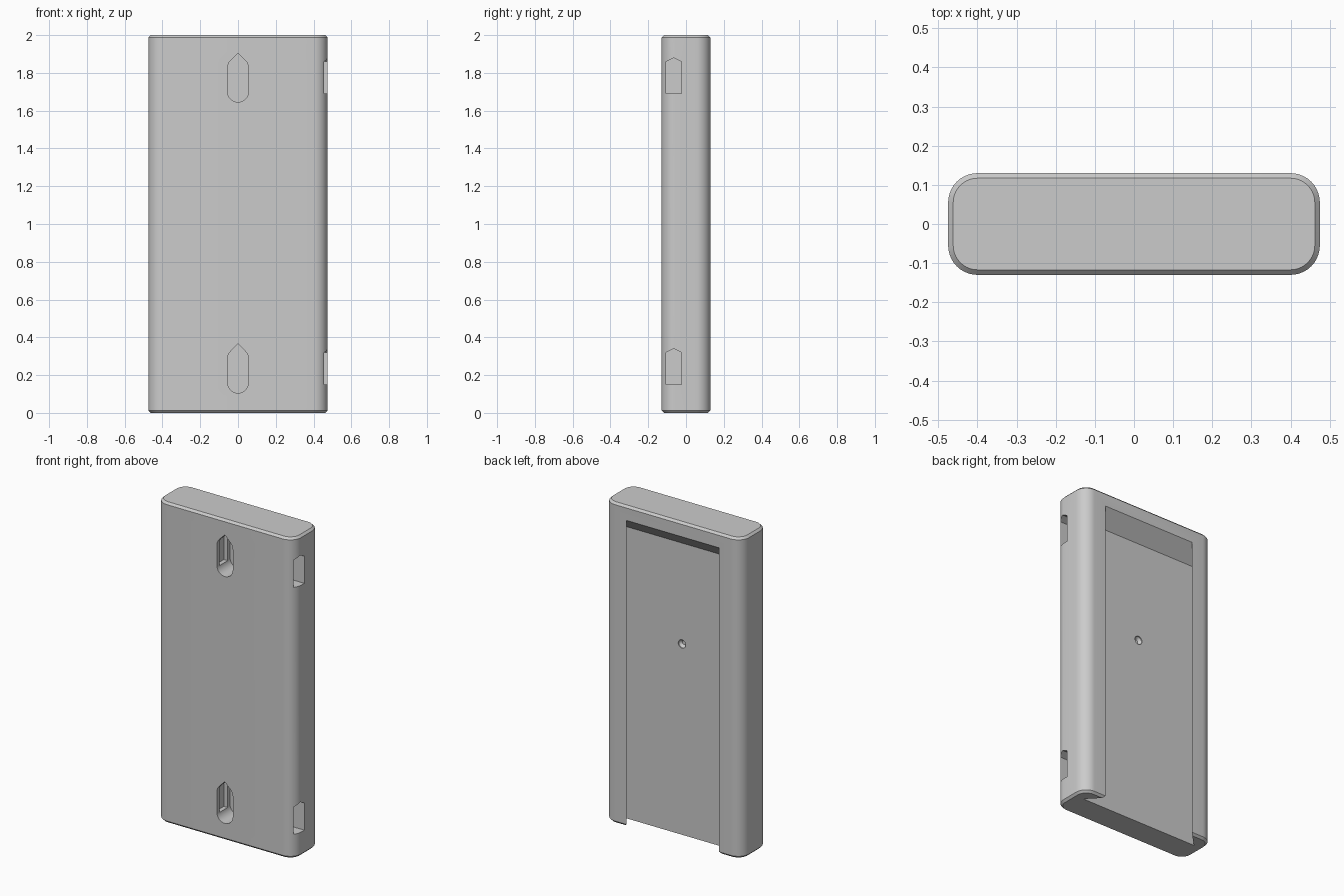
import bpy
import bmesh
import math

if "Cube" in bpy.data.objects:
    bpy.data.objects.remove(bpy.data.objects["Cube"])

grey = bpy.data.materials.new("plain grey")
grey.diffuse_color = (0.6, 0.6, 0.6, 1)
grey.use_nodes = True
grey.node_tree.nodes["Principled BSDF"].inputs["Base Color"].default_value = grey.diffuse_color


def loft(name, rings):
    """Closed solid through rings with equal point counts."""
    bm = bmesh.new()
    loops = [[bm.verts.new(p) for p in ring] for ring in rings]
    n = len(loops[0])
    for a, b in zip(loops, loops[1:]):
        for i in range(n):
            j = (i + 1) % n
            bm.faces.new((a[i], a[j], b[j], b[i]))
    bm.faces.new(loops[0][::-1])
    bm.faces.new(loops[-1])
    bmesh.ops.recalc_face_normals(bm, faces=bm.faces)
    mesh = bpy.data.meshes.new(name)
    bm.to_mesh(mesh)
    bm.free()
    mesh.materials.append(grey)
    obj = bpy.data.objects.new(name, mesh)
    bpy.context.collection.objects.link(obj)
    return obj


def arc(cx, cy, r, start, end, steps):
    return [(cx + r * math.cos(math.radians(start + (end - start) * i / steps)),
             cy + r * math.sin(math.radians(start + (end - start) * i / steps)))
            for i in range(steps + 1)]


def rounded_ring(inset, z):
    pts = []
    for k, (sx, sy) in enumerate(((1, 1), (-1, 1), (-1, -1), (1, -1))):
        pts += arc(sx * 0.4, sy * 0.055, 0.075 - inset, 90 * k, 90 * k + 90, 10)
    return [(x, y, z) for x, y in pts]


# Body: rounded slab with chamfered ends
body = loft("holder_body", [rounded_ring(0.013, 0), rounded_ring(0, 0.013),
                            rounded_ring(0, 1.987), rounded_ring(0.013, 2)])
cutters = []

# Back dovetail channel, open at the bottom, with a sloped ceiling
dovetail = [(0.41, 0.04), (0.32, 0.13), (0.32, 0.2),
            (-0.32, 0.2), (-0.32, 0.13), (-0.41, 0.04)]
cutters.append(loft("channel_cutter", [
    [(x, y, -0.1) for x, y in dovetail],
    [(x, y, 1.78 + y) for x, y in dovetail]]))

# Small locating dimple in the channel floor
cutters.append(loft("dimple_cutter", [
    [(x, y, z) for x, z in arc(0, 1.19, r, 0, 345, 23)]
    for r, y in ((0.012, 0.018), (0.026, 0.034), (0.026, 0.06))]))

for base in (0, 1.54):
    # Front teardrop slot
    slot = (arc(0, base + 0.16, 0.055, 180, 360, 16)
            + arc(0, base + 0.287, 0.055, 0, 45, 4)
            + [(0, base + 0.365)]
            + arc(0, base + 0.287, 0.055, 135, 180, 4))
    cutters.append(loft("slot_cutter", [[(x, y, z) for x, z in slot]
                                        for y in (-0.2, 0.0)]))
    # Peaked tunnel from the right side into the slot
    tunnel = [(-0.105, 0.15), (-0.025, 0.15), (-0.025, 0.32),
              (-0.065, 0.34), (-0.105, 0.32)]
    cutters.append(loft("tunnel_cutter", [[(x, y, z + base) for y, z in tunnel]
                                          for x in (-0.08, 0.6)]))

# Cut everything, then remove the cutters
bpy.context.view_layer.objects.active = body
body.select_set(True)
for cutter in cutters:
    cutter.hide_render = True
    mod = body.modifiers.new("cut", 'BOOLEAN')
    mod.operation = 'DIFFERENCE'
    mod.solver = 'EXACT'
    mod.object = cutter
    bpy.ops.object.modifier_apply(modifier=mod.name)
for cutter in cutters:
    bpy.data.objects.remove(cutter)

bpy.ops.object.shade_smooth_by_angle(angle=math.radians(25))
